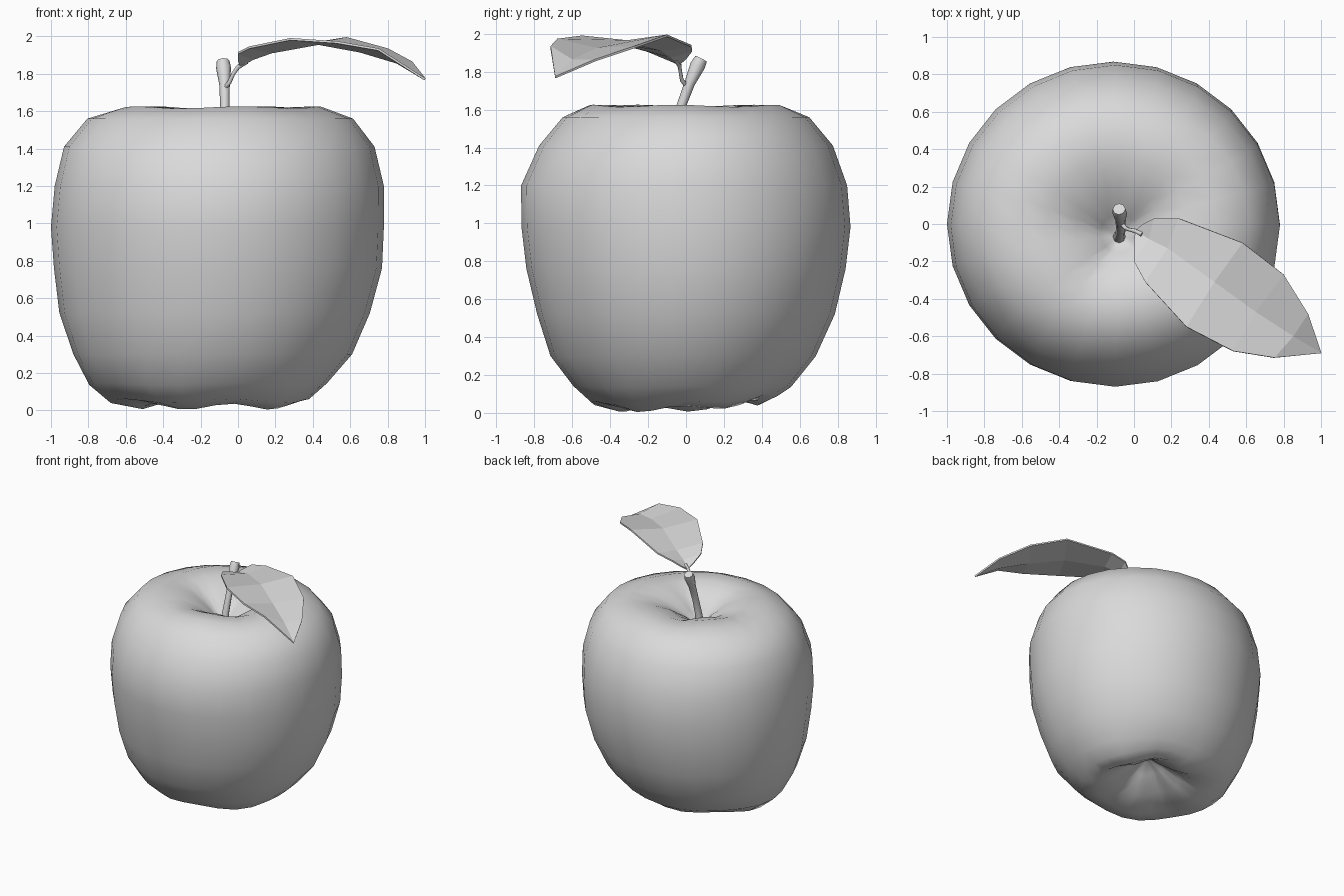
import bpy, bmesh, math
from mathutils import Vector

grey = bpy.data.materials.new("plain grey")
grey.diffuse_color = (0.7, 0.7, 0.7, 1)


def finish(name, bm, smooth):
    bmesh.ops.recalc_face_normals(bm, faces=bm.faces)
    mesh = bpy.data.meshes.new(name)
    bm.to_mesh(mesh)
    bm.free()
    mesh.materials.append(grey)
    for p in mesh.polygons:
        p.use_smooth = smooth
    ob = bpy.data.objects.new(name, mesh)
    bpy.context.collection.objects.link(ob)
    return ob


def skin(bm, rings):
    n = len(rings[0])
    for a, b in zip(rings, rings[1:]):
        for i in range(n):
            j = (i + 1) % n
            bm.faces.new((a[i], a[j], b[j], b[i]))


# Apple body: stacked rings (z, centre x, centre y, radius x, radius y, lobe height)
RINGS = [
    (0.22, -0.07, 0.07, 0.03, 0.03, 0.0),
    (0.16, -0.07, 0.07, 0.12, 0.11, 0.012),
    (0.07, -0.09, 0.05, 0.25, 0.23, 0.02),
    (0.02, -0.12, 0.01, 0.39, 0.38, 0.016),
    (0.05, -0.15, -0.01, 0.53, 0.49, 0.012),
    (0.14, -0.16, -0.02, 0.635, 0.575, 0.005),
    (0.30, -0.135, -0.015, 0.745, 0.70, 0),
    (0.52, -0.125, 0.0, 0.83, 0.785, 0),
    (0.76, -0.107, 0.0, 0.877, 0.842, 0),
    (0.98, -0.11, 0.0, 0.89, 0.868, 0),
    (1.20, -0.10, -0.01, 0.88, 0.86, 0),
    (1.41, -0.10, 0.0, 0.83, 0.775, 0),
    (1.56, -0.095, 0.0, 0.71, 0.65, 0),
    (1.62, -0.09, 0.0, 0.53, 0.51, 0.006),
    (1.615, -0.09, -0.01, 0.38, 0.36, 0.008),
    (1.56, -0.085, -0.03, 0.23, 0.22, 0.012),
    (1.47, -0.08, -0.05, 0.10, 0.10, 0.012),
    (1.41, -0.08, -0.06, 0.04, 0.04, 0),
]
SIDES = 24
bm = bmesh.new()
rings = []
for z, cx, cy, rx, ry, lobe in RINGS:
    ring = []
    for i in range(SIDES):
        a = math.tau * i / SIDES
        x, y = cx + rx * math.cos(a), cy + ry * math.sin(a)
        h = z + lobe * math.cos(5 * a + 0.5)
        if z < 0.13 and lobe:
            h += 0.09 * max(y, 0)      # underside rises toward the back
        ring.append(bm.verts.new((x, y, max(h, 0))))
    rings.append(ring)
skin(bm, rings)
bm.faces.new(rings[0])
bm.faces.new(rings[-1])
finish("apple_body", bm, True)


# Round tapered tube along a path of (x, y, z, radius)
def tube(name, path, sides):
    bm = bmesh.new()
    pts = [Vector(p[:3]) for p in path]
    rings = []
    for k, p in enumerate(pts):
        d = (pts[min(k + 1, len(pts) - 1)] - pts[max(k - 1, 0)]).normalized()
        u = d.cross(Vector((0, 1, 0))).normalized()
        v = d.cross(u)
        rings.append([bm.verts.new(p + path[k][3] * (u * math.cos(math.tau * i / sides)
                      + v * math.sin(math.tau * i / sides))) for i in range(sides)])
    skin(bm, rings)
    bm.faces.new(rings[0])
    bm.faces.new(rings[-1])
    ob = finish(name, bm, True)
    bpy.ops.object.select_all(action='DESELECT')
    bpy.context.view_layer.objects.active = ob
    ob.select_set(True)
    bpy.ops.object.shade_smooth_by_angle(angle=math.radians(65))


# Woody stem and thin leaf stalk
tube("stem", [(-0.08, -0.07, 1.39, 0.035), (-0.075, -0.055, 1.50, 0.027),
              (-0.07, -0.025, 1.62, 0.025), (-0.072, 0.02, 1.74, 0.028),
              (-0.077, 0.06, 1.83, 0.040), (-0.08, 0.08, 1.868, 0.034)], 8)
tube("leaf_stalk", [(-0.066, 0.0, 1.73, 0.012), (-0.045, -0.022, 1.755, 0.011),
                    (-0.025, -0.03, 1.80, 0.010), (0.0, -0.035, 1.835, 0.012),
                    (0.045, -0.055, 1.865, 0.014)], 6)

# Leaf: rows of back edge, midrib, front edge, closing on the tip
ROWS = [
    ((0.05, 0.0, 1.87), (0.01, -0.035, 1.84), (0.0, -0.10, 1.87)),
    ((0.11, 0.03, 1.91), (0.08, -0.08, 1.88), (0.0, -0.20, 1.91)),
    ((0.24, 0.03, 1.935), (0.18, -0.13, 1.915), (0.06, -0.31, 1.94)),
    ((0.58, -0.10, 1.99), (0.43, -0.31, 1.96), (0.28, -0.55, 1.985)),
    ((0.80, -0.27, 1.93), (0.65, -0.47, 1.92), (0.53, -0.68, 1.968)),
    ((0.93, -0.48, 1.86), (0.85, -0.60, 1.86), (0.75, -0.715, 1.93)),
]
bm = bmesh.new()
rows = [[bm.verts.new(p) for p in row] for row in ROWS]
tip = bm.verts.new((1.0, -0.69, 1.77))
for a, b in zip(rows, rows[1:]):
    for i in range(2):
        bm.faces.new((a[i], a[i + 1], b[i + 1], b[i]))
for i in range(2):
    bm.faces.new((rows[-1][i], rows[-1][i + 1], tip))
leaf = finish("leaf", bm, False)
mod = leaf.modifiers.new("thickness", 'SOLIDIFY')
mod.thickness = 0.012
mod.offset = 0
